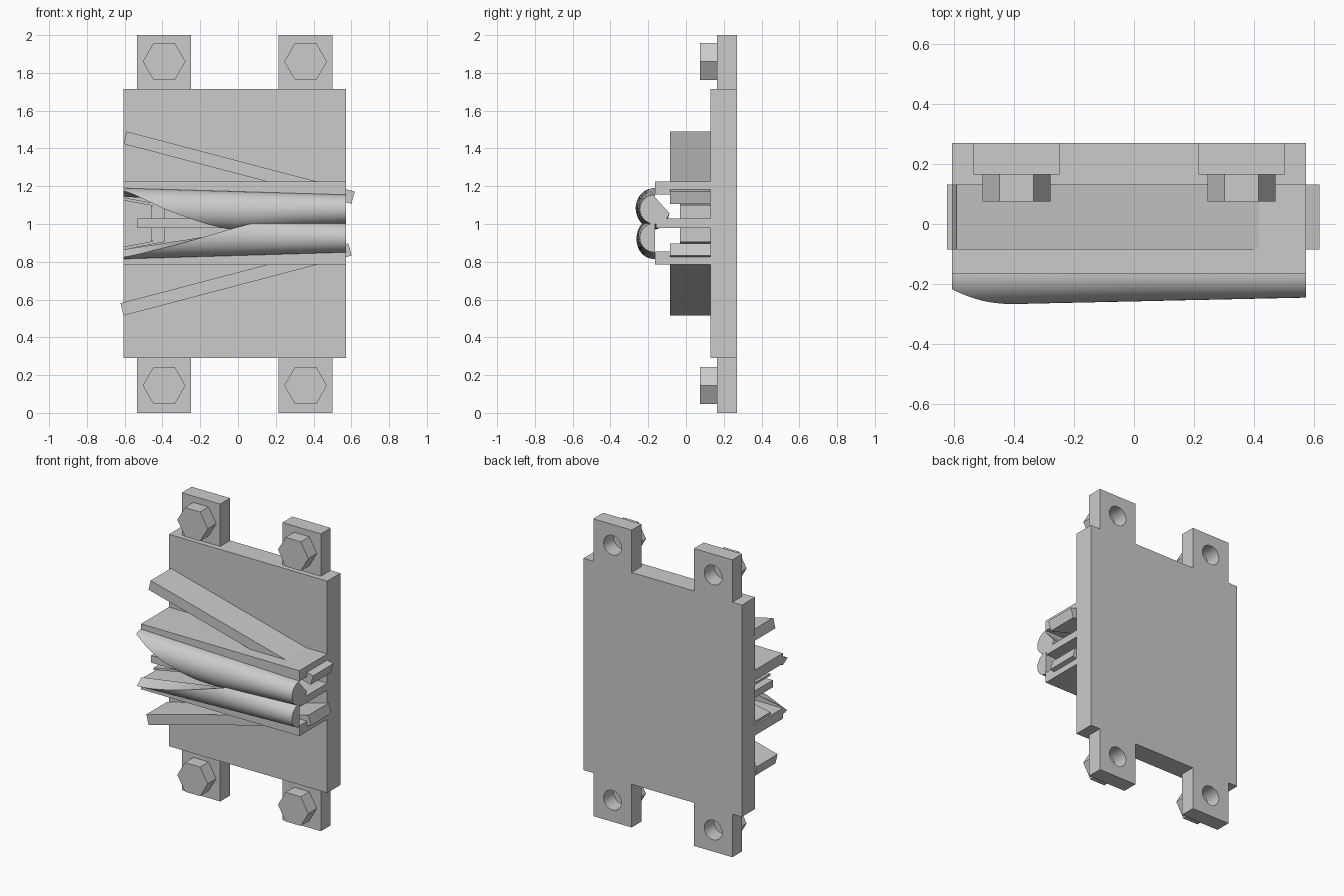
import bpy, bmesh, math

if "Cube" in bpy.data.objects:
    bpy.data.objects.remove(bpy.data.objects["Cube"])

ZM = 2.0  # mirrored parts use z -> ZM - z


def make(name, verts, faces):
    me = bpy.data.meshes.new(name)
    bm = bmesh.new()
    vs = [bm.verts.new(v) for v in verts]
    for f in faces:
        bm.faces.new([vs[i] for i in f])
    bmesh.ops.recalc_face_normals(bm, faces=bm.faces)
    bm.to_mesh(me)
    bm.free()
    ob = bpy.data.objects.new(name, me)
    bpy.context.collection.objects.link(ob)
    return ob


def prism(name, outline, y0, y1):
    """Extrude an (x, z) outline along y."""
    n = len(outline)
    verts = [(x, y0, z) for x, z in outline] + [(x, y1, z) for x, z in outline]
    faces = [list(range(n)), list(range(n, 2 * n))]
    faces += [(i, (i + 1) % n, n + (i + 1) % n, n + i) for i in range(n)]
    return make(name, verts, faces)


def box(name, x0, x1, y0, y1, z0, z1):
    return prism(name, [(x0, z0), (x1, z0), (x1, z1), (x0, z1)], y0, y1)


def ngon(x, z, r, n):
    return [(x + r * math.cos(2 * math.pi * i / n), z + r * math.sin(2 * math.pi * i / n)) for i in range(n)]


def lerp_table(table, x):
    for (xa, a), (xb, b) in zip(table, table[1:]):
        if x <= xb:
            return a + (b - a) * (x - xa) / (xb - xa)
    return table[-1][1]


# Back plate
box("back_plate", -0.605, 0.573, 0.13, 0.27, 0.29, 1.715)

# Mounting tabs with bolt holes and hex bolt heads
for cx in (-0.391, 0.358):
    for side, z0, z1, cz in (("lower", 0.0, 0.29, 0.145), ("upper", 1.715, 2.0, 1.86)):
        tab = box(side + "_tab", cx - 0.143, cx + 0.143, 0.165, 0.27, z0, z1)
        cutter = prism("hole_cutter", ngon(cx, cz, 0.066, 32), 0.12, 0.32)
        cutter.hide_render = True
        mod = tab.modifiers.new("hole", 'BOOLEAN')
        mod.object = cutter
        mod.operation = 'DIFFERENCE'
        mod.solver = 'EXACT'
        bpy.context.view_layer.objects.active = tab
        bpy.ops.object.modifier_apply(modifier="hole")
        bpy.data.objects.remove(cutter)
        prism(side + "_bolt_head", ngon(cx, cz, 0.113, 6), 0.075, 0.166)

# Channel walls
box("upper_wall", -0.605, 0.573, -0.165, 0.131, 1.155, 1.225)
box("lower_wall", -0.605, 0.573, -0.165, 0.131, 0.785, 0.855)

# Slanted ribs crossing the walls
rib = [(-0.59, 1.49), (-0.606, 1.424), (0.600, 1.107), (0.618, 1.172)]
prism("upper_rib", rib, -0.085, 0.131)
prism("lower_rib", [(x - 0.016, ZM + 0.005 - z) for x, z in rib], -0.085, 0.131)

# Centre guide, cross block and small converging guides
box("centre_bar", -0.535, 0.573, -0.158, 0.131, 0.98, 1.028)
box("cross_block", -0.46, -0.39, -0.032, 0.131, 0.91, 1.095)
guide = [(-0.605, 1.14), (-0.605, 1.125), (-0.39, 1.085), (-0.39, 1.1)]
prism("upper_guide", guide, -0.032, 0.131)
prism("lower_guide", [(x, ZM + 0.005 - z) for x, z in guide], -0.032, 0.131)


# Folding lips: circular segments whose sweep opens up along x
def lip(name, sweep, inner_line, flip):
    ns, na = 48, 28
    verts, faces = [], []
    for i in range(ns + 1):
        x = -0.605 + 1.178 * i / ns
        t = i / ns
        top = 1.19 - 0.035 * t
        bottom = lerp_table([(-0.605, 0.98), (0, 0.967), (0.35, 0.99), (0.573, 1.0)], x)
        ry = 0.106 - 0.026 * t
        c, rz = (top + bottom) / 2, (top - bottom) / 2
        a_end = math.radians(lerp_table(sweep, x))
        ring = [(-0.165 - ry * math.sin(a_end * k / na), c + rz * math.cos(a_end * k / na)) for k in range(na + 1)]
        # inner edge of the section, merging towards the tip of the curl
        w = lerp_table(inner_line, x)
        ring.append((-0.163 + 0.09 * w[0] if isinstance(w, tuple) else -0.163, w))
        for y, z in ring:
            verts.append((x, y, ZM + 0.005 - z if flip else z))
    m = na + 2
    for i in range(ns):
        for k in range(m):
            k2 = (k + 1) % m
            faces.append((i * m + k, i * m + k2, (i + 1) * m + k2, (i + 1) * m + k))
    faces += [list(range(m)), list(range(ns * m, (ns + 1) * m))]
    ob = make(name, verts, faces)
    bpy.ops.object.select_all(action='DESELECT')
    ob.select_set(True)
    bpy.context.view_layer.objects.active = ob
    bpy.ops.object.shade_smooth_by_angle(angle=math.radians(30))


lip("upper_lip",
    [(-0.605, 30), (-0.5, 62), (-0.4, 88), (-0.25, 118), (-0.12, 145), (0, 175), (0.25, 215), (0.573, 255)],
    [(-0.605, 1.145), (-0.1, 1.11), (0.573, 1.14)], False)
lip("lower_lip",
    [(-0.605, 25), (-0.45, 52), (-0.3, 73), (-0.15, 95), (0, 118), (0.15, 150), (0.3, 178), (0.573, 180)],
    [(-0.605, 1.14), (0, 1.045), (0.573, 1.03)], True)
